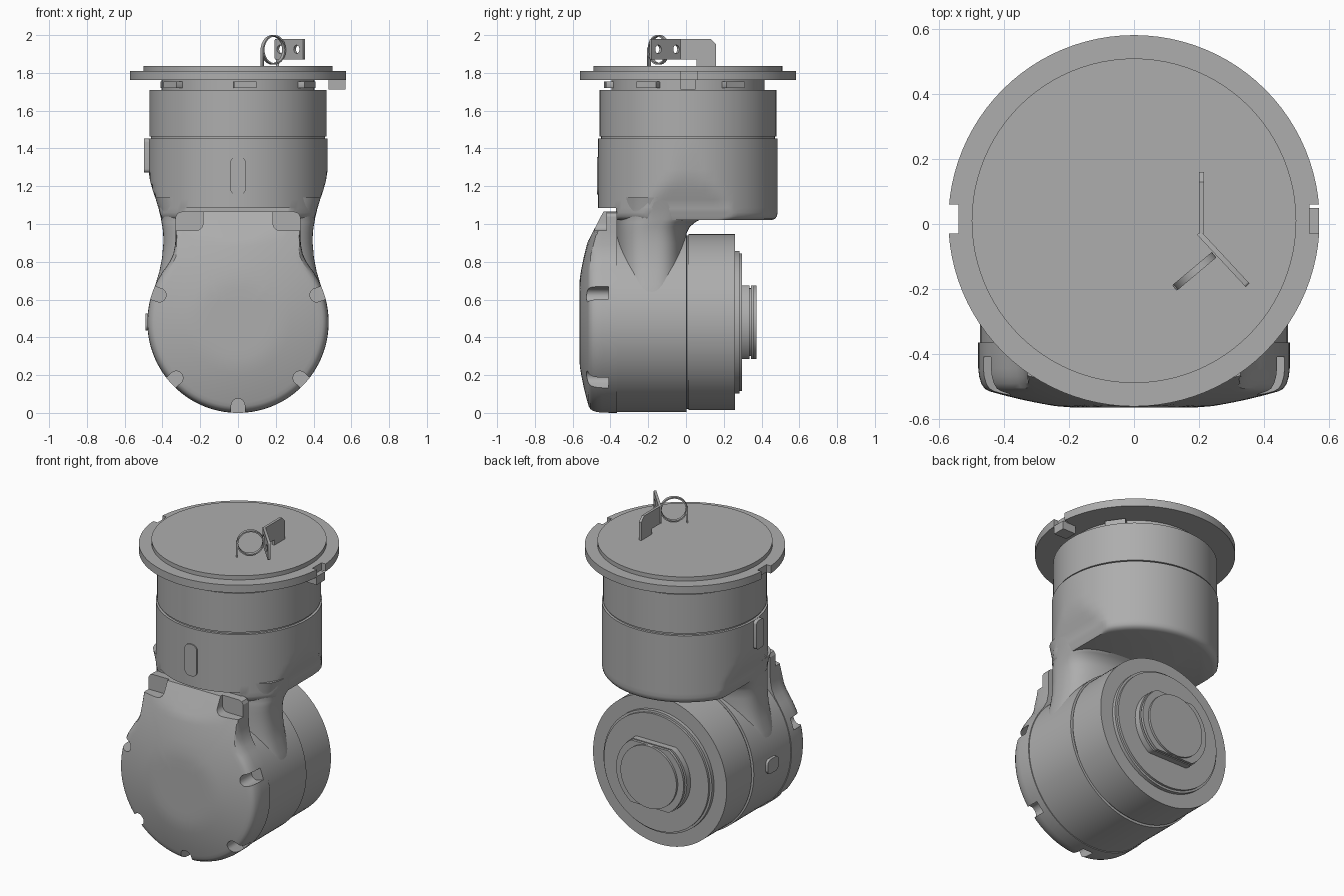
import bpy, bmesh
from math import sin, cos, pi, radians, copysign, hypot
from mathutils import Vector, Matrix

old = bpy.data.objects.get("Cube")
if old:
    bpy.data.objects.remove(old)

grey = bpy.data.materials.new("satin_grey")
grey.use_nodes = True
TONE = (0.42, 0.42, 0.42, 1)
grey.diffuse_color = TONE
grey.node_tree.nodes["Principled BSDF"].inputs["Base Color"].default_value = TONE

AXIS_Y = 0.01   # centre of the upright parts
AXIS_Z = 0.48   # centre of the lying drum


def finish(name, bm, angle=32):
    bmesh.ops.remove_doubles(bm, verts=bm.verts, dist=0.0002)
    bmesh.ops.recalc_face_normals(bm, faces=bm.faces)
    mesh = bpy.data.meshes.new(name)
    bm.to_mesh(mesh)
    bm.free()
    mesh.materials.append(grey)
    obj = bpy.data.objects.new(name, mesh)
    bpy.context.collection.objects.link(obj)
    smooth(obj, angle)
    return obj


def smooth(obj, angle=32):
    bpy.ops.object.select_all(action="DESELECT")
    obj.select_set(True)
    bpy.context.view_layer.objects.active = obj
    bpy.ops.object.shade_smooth_by_angle(angle=radians(angle))


def loft(name, rings, angle=32):
    """Skin a stack of equal rings and close both ends."""
    bm = bmesh.new()
    rows = [[bm.verts.new(p) for p in ring] for ring in rings]
    n = len(rows[0])
    for a, b in zip(rows, rows[1:]):
        for i in range(n):
            j = (i + 1) % n
            bm.faces.new((a[i], a[j], b[j], b[i]))
    bm.faces.new(rows[0])
    bm.faces.new(rows[-1])
    return finish(name, bm, angle)


def upright(name, profile, n=96):
    """Turned part about the vertical axis, profile of (radius, z)."""
    return loft(name, [[(r * cos(2 * pi * i / n), AXIS_Y + r * sin(2 * pi * i / n), z)
                        for i in range(n)] for r, z in profile])


def lying(name, profile, n=96, flat=9):
    """Turned part about the drum axis, profile of (radius, y), with optional flats."""
    return loft(name, [[(r * cos(2 * pi * i / n), y,
                         AXIS_Z + max(-flat, min(flat, r * sin(2 * pi * i / n))))
                        for i in range(n)] for r, y in profile])


def prism(name, outline, depth, matrix, angle=32):
    """Extrude a local XY outline along local Z, centred, then place it."""
    return loft(name, [[matrix @ Vector((u, v, w)) for u, v in outline]
                       for w in (-depth / 2, depth / 2)], angle)


def stadium(w, h, r, n=8):
    pts = []
    for k, (sx, sy) in enumerate([(1, 1), (-1, 1), (-1, -1), (1, -1)]):
        for i in range(n + 1):
            a = pi / 2 * (k + i / n)
            pts.append((sx * (w / 2 - r) + r * cos(a), sy * (h / 2 - r) + r * sin(a)))
    return pts


def facing(x, y, z, turn):
    """Upright plate frame; turn 0 faces the front, turned about z."""
    return (Matrix.Translation((x, y, z)) @ Matrix.Rotation(radians(turn), 4, "Z")
            @ Matrix.Rotation(pi / 2, 4, "X"))


def box(name, x0, x1, y0, y1, z0, z1):
    return loft(name, [[(x0, y0, z), (x1, y0, z), (x1, y1, z), (x0, y1, z)] for z in (z0, z1)])


def cut(target, cutters):
    for c in cutters:
        c.hide_render = True
        mod = target.modifiers.new("cut", "BOOLEAN")
        mod.operation, mod.solver, mod.object = "DIFFERENCE", "EXACT", c
        bpy.context.view_layer.objects.active = target
        bpy.ops.object.modifier_apply(modifier=mod.name)
        bpy.data.objects.remove(c)
    smooth(target)


# Mounting flange with a keyway on each side
flange = upright("mounting_flange", [(0.572, 1.762), (0.572, 1.81)])
cut(flange, [box("keyway", s * 0.54, s * 0.7, -0.03, 0.06, 1.7, 1.9) for s in (-1, 1)])
upright("flange_face", [(0.5, 1.80), (0.5, 1.836)])
box("flange_key", 0.48, 0.57, -0.03, 0.05, 1.712, 1.765)

# Neck and lugs under the flange
upright("neck", [(0.405, 1.70), (0.405, 1.77)])
for i, a in enumerate((-85, -30, 35, 150, 215)):
    m = facing(0.41 * cos(radians(a)), AXIS_Y + 0.41 * sin(radians(a)), 1.737, a + 90)
    prism("neck_lug_%d" % i, stadium(0.12, 0.036, 0.004, 2), 0.06, m)

# Upper collar and seam
upright("upper_collar", [(0.46, 1.44), (0.46, 1.462), (0.468, 1.464), (0.468, 1.71)])


# Shoulder housing: a round section pinched at the sides towards the bottom
def housing_ring(z, r, hx, front, n=128):
    return [(max(-hx, min(hx, r * cos(2 * pi * i / n))),
             max(front, AXIS_Y + r * sin(2 * pi * i / n)), z) for i in range(n)]


loft("shoulder_housing", [housing_ring(*s) for s in [
    (1.02, 0.44, 0.400, -0.37), (1.027, 0.46, 0.403, -0.37), (1.04, 0.471, 0.407, -0.37),
    (1.06, 0.475, 0.413, -0.37), (1.085, 0.475, 0.42, -0.37), (1.086, 0.475, 0.42, -0.6),
    (1.13, 0.475, 0.435, -0.6), (1.18, 0.475, 0.452, -0.6), (1.23, 0.475, 0.466, -0.6),
    (1.29, 0.475, 0.475, -0.6), (1.453, 0.475, 0.475, -0.6)]], 40)


# Arm column joining the housing to the drum
def column_ring(z, hx, back, n=96, front=-0.368):
    pts = []
    for i in range(n):
        c, s = cos(2 * pi * i / n), sin(2 * pi * i / n)
        pts.append((hx * copysign(abs(c) ** 0.7, c),
                    (front + back) / 2 + (back - front) / 2 * copysign(abs(s) ** 0.7, s), z))
    return pts


loft("arm_column", [column_ring(*s) for s in [
    (0.5, 0.465, 0), (0.6, 0.457, 0), (0.68, 0.437, 0), (0.75, 0.416, 0), (0.82, 0.402, 0),
    (0.9, 0.395, 0), (0.95, 0.396, 0.003), (0.985, 0.4, 0.02), (1.01, 0.405, 0.05),
    (1.03, 0.408, 0.09), (1.08, 0.42, 0.1), (1.14, 0.438, 0.1)]], 50)

# Lying drum, rear drum, end plate and hub with flats
lying("drum_body", [(0.465, -0.385), (0.465, -0.372), (0.475, -0.368), (0.475, 0.003),
                    (0.46, 0.004), (0.46, 0.014)])
lying("drum_rear", [(0.466, 0.012), (0.466, 0.26)])
lying("end_plate", [(0.378, 0.25), (0.378, 0.282), (0.365, 0.283), (0.365, 0.297)])
lying("hub_base", [(0.24, 0.29), (0.24, 0.335)], flat=0.195)
lying("hub_neck", [(0.2, 0.33), (0.2, 0.345)], flat=0.18)
lying("hub_rim", [(0.235, 0.343), (0.235, 0.36)], flat=0.195)
lying("hub_cap", [(0.195, 0.35), (0.195, 0.374)])

# Front cover: keyhole outline, shallow dome, sloping flat towards the top
half = [(0.48 * sin(radians(a)), -0.48 * cos(radians(a))) for a in range(0, 127, 3)]
half += [(0.362, 0.32), (0.343, 0.36), (0.333, 0.41), (0.33, 0.47), (0.33, 0.56),
         (0.32, 0.578), (0.3, 0.585), (0.2, 0.585), (0.1, 0.585), (0, 0.585)]
outline = half + [(-x, z) for x, z in half[-2:0:-1]]


def cover_ring(f, edge):
    ring = []
    for x, z in outline:
        x, z = x * f, z * f
        dome = -0.58 + 0.075 * (hypot(x, z) / 0.48) ** 2
        slope = -0.565 + max(0, z - 0.34) * 0.52
        ring.append((x, max(dome, edge, slope), AXIS_Z + z))
    return ring


edges = [(1, -0.365), (1, -0.445), (0.994, -0.47), (0.98, -0.492), (0.96, -0.507), (0.93, -0.53)]
domes = [(f / 100, -1) for f in (89, 85, 81, 77, 73, 69, 65, 61, 57, 50, 40, 30, 20, 10, 2)]
cover = loft("front_cover", [cover_ring(*s) for s in edges + domes], 28)

# Screw pockets around the cover and in its upper corners
pockets = []
for a in (0, 48, -48, 109, -109):
    x, z = 0.465 * sin(radians(a)), AXIS_Z - 0.465 * cos(radians(a))
    m = facing(x, -0.55, z, 0) @ Matrix.Rotation(radians(a), 4, "Z")
    pockets.append(prism("pocket", stadium(0.072, 0.12, 0.035), 0.28, m))
for s in (-1, 1):
    pockets.append(prism("pocket", stadium(0.22, 0.16, 0.04), 0.28, facing(s * 0.295, -0.56, 1.045, 0)))
cut(cover, pockets)

# Raised pads on the housing and drum
prism("front_pad", stadium(0.085, 0.2, 0.035), 0.03, facing(0, -0.457, 1.255, 0))
prism("side_pad", stadium(0.075, 0.18, 0.02), 0.05, facing(-0.472, -0.03, 1.362, -90))
prism("drum_pad", stadium(0.11, 0.09, 0.03), 0.04, facing(-0.47, -0.17, 0.48, -90))

# Folded tag on the flange: straight blade, angled leaf with two holes
blade = [(-0.03, 1.87), (0.055, 1.87), (0.055, 1.83), (0.16, 1.83), (0.16, 1.95), (0.13, 1.98), (-0.03, 1.98)]
loft("tag_blade", [[(x, y, z) for y, z in blade] for x in (0.2, 0.216)])
turn = -47
mid = (0.275, -0.108, 1.925)
leaf = prism("tag_leaf", stadium(0.22, 0.11, 0.008, 3), 0.016, facing(*mid, turn))
cut(leaf, [prism("hole", stadium(0.044, 0.044, 0.0219), 0.1,
                 facing(*mid, turn) @ Matrix.Translation((u, 0, 0))) for u in (-0.07, 0.06)])

# Split ring through the leaf, and its loose end
bm = bmesh.new()
frame = facing(0.187, -0.145, 1.922, 40)
N = 48
for i in range(N):
    quad = [[bm.verts.new(frame @ Vector((r * cos(t), r * sin(t), w)))
             for r, w in ((0.078, -0.011), (0.078, 0.011), (0.07, 0.011), (0.07, -0.011))]
            for t in (2 * pi * i / N, 2 * pi * (i + 1) / N)]
    for k in range(4):
        j = (k + 1) % 4
        bm.faces.new((quad[0][k], quad[0][j], quad[1][j], quad[1][k]))
finish("split_ring", bm)
prism("ring_end", stadium(0.008, 0.1, 0.003, 2), 0.02, facing(0.128, -0.195, 1.885, 40))
